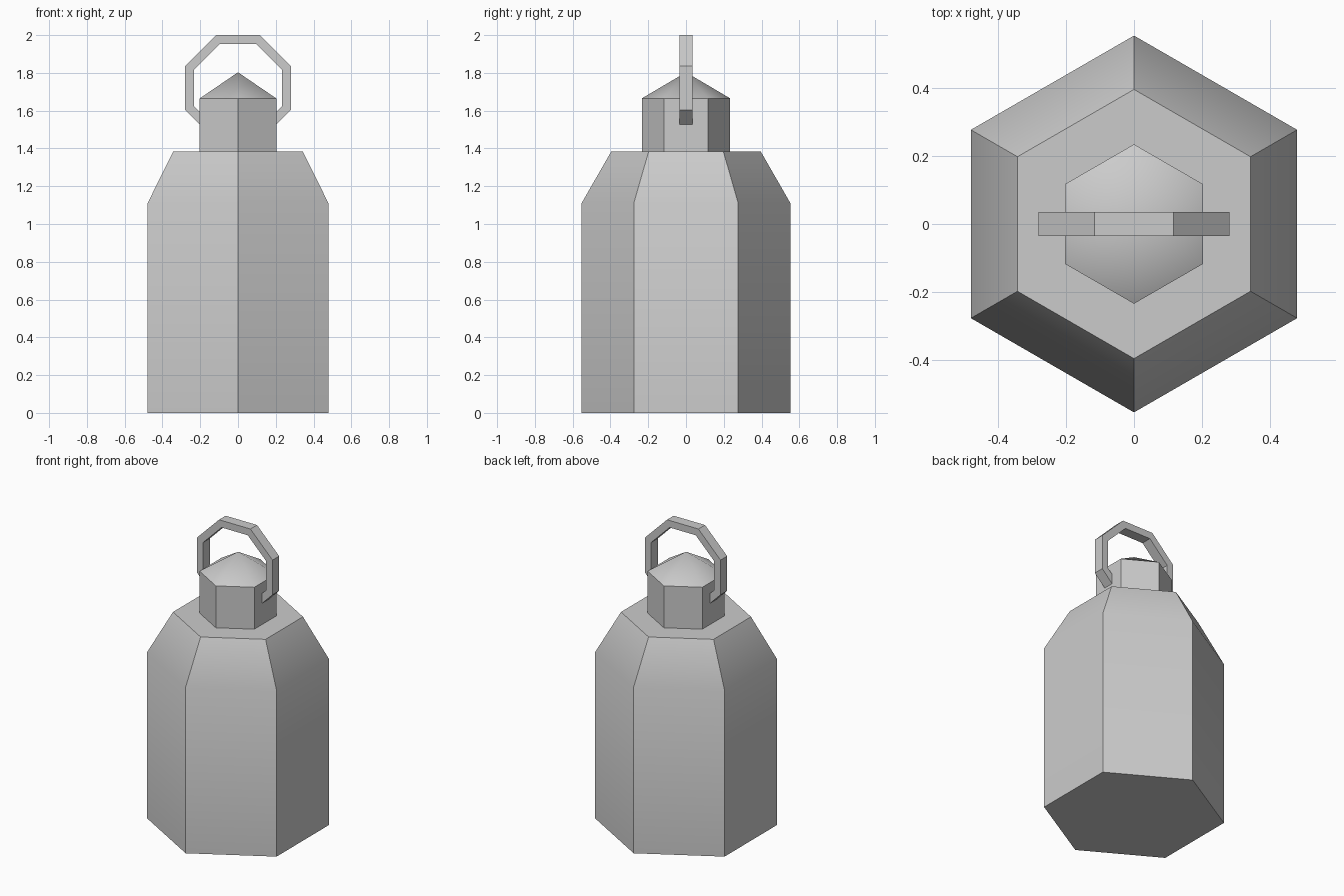
import bpy
import bmesh
from math import cos, sin, tan, pi, radians

if "Cube" in bpy.data.objects:
    bpy.data.objects.remove(bpy.data.objects["Cube"])

SIDES = 6


def finish(name, bm):
    """Turn a bmesh into a named object, smooth only across shallow edges."""
    bmesh.ops.recalc_face_normals(bm, faces=bm.faces)
    mesh = bpy.data.meshes.new(name)
    bm.to_mesh(mesh)
    bm.free()
    obj = bpy.data.objects.new(name, mesh)
    bpy.context.collection.objects.link(obj)
    bpy.ops.object.select_all(action='DESELECT')
    obj.select_set(True)
    bpy.context.view_layer.objects.active = obj
    bpy.ops.object.shade_smooth_by_angle(angle=radians(40))
    return obj


def hex_lathe(name, profile, tip=None):
    """Stack hexagons (radius, z), corners on +-y; cap or end in a point."""
    bm = bmesh.new()
    rings = [[bm.verts.new((r * cos(pi / 2 + 2 * pi * i / SIDES),
                            r * sin(pi / 2 + 2 * pi * i / SIDES), z))
              for i in range(SIDES)] for r, z in profile]
    for low, high in zip(rings, rings[1:]):
        for i in range(SIDES):
            j = (i + 1) % SIDES
            bm.faces.new((low[i], low[j], high[j], high[i]))
    bm.faces.new(rings[0])
    if tip is None:
        bm.faces.new(rings[-1])
    else:
        apex = bm.verts.new((0, 0, tip))
        for i in range(SIDES):
            bm.faces.new((rings[-1][i], rings[-1][(i + 1) % SIDES], apex))
    return finish(name, bm)


def octagon_ring(name, centre_z, outer, inner, half_depth):
    """Flat octagonal ring in the xz plane, sized by its apothems."""
    bm = bmesh.new()
    loops = []
    for i in range(8):
        a = pi / 8 + i * pi / 4
        loops.append([bm.verts.new((d / cos(pi / 8) * cos(a), y,
                                    centre_z + d / cos(pi / 8) * sin(a)))
                      for d, y in ((outer, -half_depth), (outer, half_depth),
                                   (inner, half_depth), (inner, -half_depth))])
    for i in range(8):
        a, b = loops[i], loops[(i + 1) % 8]
        for k in range(4):
            m = (k + 1) % 4
            bm.faces.new((a[k], a[m], b[m], b[k]))
    return finish(name, bm)


# Bottle body with sloped shoulder
hex_lathe("bottle_body", [(0.553, 0), (0.553, 1.11), (0.395, 1.385)])

# Neck cap with pointed top
hex_lathe("bottle_cap", [(0.234, 1.375), (0.234, 1.665)], tip=1.803)

# Carrying ring, its lower part passing through the cap
octagon_ring("carry_ring", 1.72, 0.28, 0.233, 0.035)
